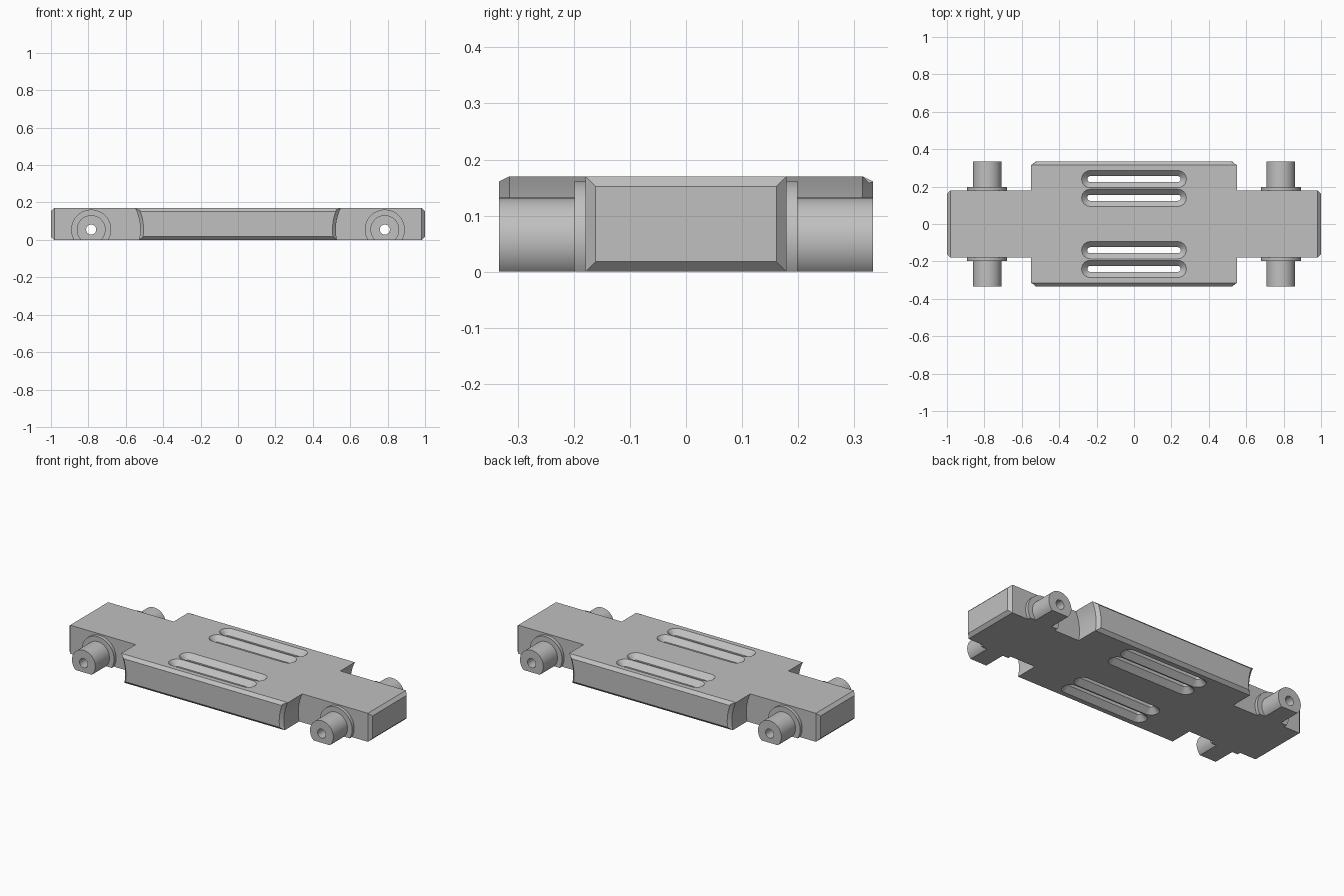
import bpy, bmesh
from math import sin, cos, pi, asin, sqrt
from mathutils import Matrix

if "Cube" in bpy.data.objects:
    bpy.data.objects.remove(bpy.data.objects["Cube"], do_unlink=True)

HEIGHT = 0.17        # plate thickness
CORE_Y = 0.179       # half width of the narrow plate
WING_Y = 0.333       # half width of the wide middle and hubs
CHAMFER = 0.018
AXLE_X, AXLE_Z = 0.785, 0.055
BORE = 0.027
ARCH = 0.262         # wheel clearance radius

grey = bpy.data.materials.new("plain_grey")
grey.use_nodes = True
colour = (0.53, 0.53, 0.53, 1)
grey.diffuse_color = colour
grey.node_tree.nodes["Principled BSDF"].inputs["Base Color"].default_value = colour


def make_object(name, bm):
    bmesh.ops.recalc_face_normals(bm, faces=bm.faces[:])
    mesh = bpy.data.meshes.new(name)
    bm.to_mesh(mesh)
    bm.free()
    mesh.materials.append(grey)
    obj = bpy.data.objects.new(name, mesh)
    bpy.context.collection.objects.link(obj)
    return obj


def loft(bm, loops, closed=False):
    """Skin a list of equal-length point loops, capping open ends."""
    rings = [[bm.verts.new(p) for p in loop] for loop in loops]
    pairs = list(zip(rings, rings[1:]))
    if closed:
        pairs.append((rings[-1], rings[0]))
    else:
        bm.faces.new(rings[0])
        bm.faces.new(rings[-1])
    n = len(rings[0])
    for a, b in pairs:
        for i in range(n):
            j = (i + 1) % n
            bm.faces.new((a[i], a[j], b[j], b[i]))


def chamfer_ends(bm, axis):
    """Chamfer the outlines of the two end faces along an axis."""
    bmesh.ops.recalc_face_normals(bm, faces=bm.faces[:])
    ends = [f for f in bm.faces if abs(f.normal[axis]) > 0.99]
    edges = list({e for f in ends for e in f.edges})
    bmesh.ops.bevel(bm, geom=edges, offset=CHAMFER, segments=1, affect='EDGES')


def combine(target, other, operation):
    mod = target.modifiers.new(operation.lower(), 'BOOLEAN')
    mod.operation = operation
    mod.solver = 'EXACT'
    mod.object = other
    bpy.context.view_layer.objects.active = target
    bpy.ops.object.modifier_apply(modifier=mod.name)
    bpy.data.objects.remove(other, do_unlink=True)


# Long narrow plate with chamfered ends
bm = bmesh.new()
bmesh.ops.create_cube(bm, size=1, matrix=Matrix.Translation((0, 0, HEIGHT / 2))
                      @ Matrix.Diagonal((2, 2 * CORE_Y, HEIGHT, 1)))
chamfer_ends(bm, 0)
plate = make_object("chassis_plate", bm)

# Wide middle, its ends hollowed by the wheel clearance arcs
bm = bmesh.new()
low, high = asin(-AXLE_Z / ARCH), asin((HEIGHT - AXLE_Z) / ARCH)
angles = [low + (high - low) * i / 10 for i in range(11)]
arc = [(AXLE_X - ARCH * cos(a), AXLE_Z + ARCH * sin(a)) for a in angles]
outline = arc + [(-x, z) for x, z in reversed(arc)]
loft(bm, [[(x, y, z) for x, z in outline] for y in (-WING_Y, WING_Y)])
chamfer_ends(bm, 1)
combine(plate, make_object("wide_middle", bm), 'UNION')


# Countersunk long slots through the plate
def slot_loop(radius, y, z):
    points = []
    for side in (0, 1):
        for i in range(13):
            a = -pi / 2 + pi * i / 12 + pi * side
            points.append(((0.234 if side == 0 else -0.234) + radius * cos(a),
                           y + radius * sin(a), z))
    return points


for y in (-0.24, -0.14, 0.14, 0.24):
    bm = bmesh.new()
    levels = ((0.048, -0.002), (0.016, 0.03), (0.016, HEIGHT - 0.03), (0.048, HEIGHT + 0.002))
    loft(bm, [slot_loop(r, y, z) for r, z in levels])
    combine(plate, make_object("slot_cutter", bm), 'DIFFERENCE')


def ring(radius, y, sides=48):
    return [(AXLE_X + radius * cos(2 * pi * i / sides), y,
             AXLE_Z + radius * sin(2 * pi * i / sides)) for i in range(sides)]


# Axle bores across the plate
for side in (-1, 1):
    bm = bmesh.new()
    loft(bm, [[(side * x, y, z) for x, y, z in ring(BORE, w)] for w in (-0.25, 0.25)])
    combine(plate, make_object("bore_cutter", bm), 'DIFFERENCE')

# Axle hubs: flange and hollow stub, cut flat underneath, four by mirroring
bm = bmesh.new()
profile = ((BORE, CORE_Y), (0.107, CORE_Y), (0.107, 0.199),
           (0.077, 0.199), (0.077, WING_Y), (BORE, WING_Y))
loft(bm, [ring(r, y) for r, y in profile], closed=True)
cut = bmesh.ops.bisect_plane(bm, geom=bm.verts[:] + bm.edges[:] + bm.faces[:],
                             plane_co=(0, 0, 0), plane_no=(0, 0, 1), clear_inner=True)
rim = [e for e in bm.edges if e.is_boundary]
bmesh.ops.holes_fill(bm, edges=rim, sides=0)
hubs = make_object("axle_hubs", bm)
mirror = hubs.modifiers.new("four_corners", 'MIRROR')
mirror.use_axis = (True, True, False)
mirror.use_mirror_merge = False

# Smooth round surfaces, crisp edges
for obj in (plate, hubs):
    bpy.ops.object.select_all(action='DESELECT')
    obj.select_set(True)
    bpy.context.view_layer.objects.active = obj
    bpy.ops.object.shade_smooth_by_angle(angle=pi / 6)
